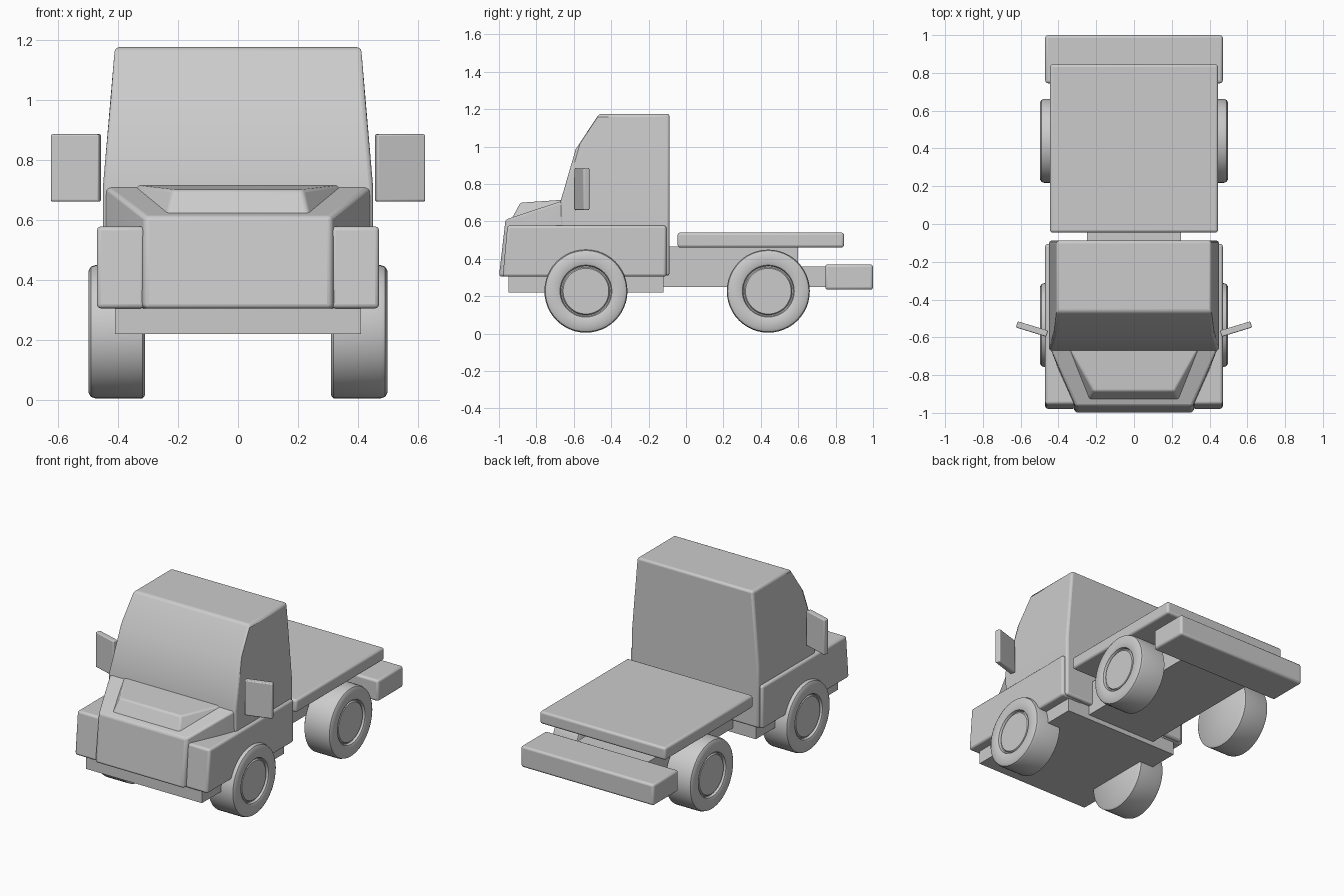
import bpy, bmesh, math
from mathutils import Matrix

if "Cube" in bpy.data.objects:
    bpy.data.objects.remove(bpy.data.objects["Cube"], do_unlink=True)

grey = bpy.data.materials.new("plain_grey")
grey.use_nodes = True
colour = (0.6, 0.6, 0.6, 1)
grey.diffuse_color = colour
grey.node_tree.nodes["Principled BSDF"].inputs["Base Color"].default_value = colour


def finish(name, bm, bevel=0.0, angle=30):
    """Turn a bmesh into a named, shaded object with optional rounded edges."""
    bmesh.ops.recalc_face_normals(bm, faces=bm.faces)
    mesh = bpy.data.meshes.new(name)
    bm.to_mesh(mesh)
    bm.free()
    mesh.materials.append(grey)
    ob = bpy.data.objects.new(name, mesh)
    bpy.context.collection.objects.link(ob)
    if bevel:
        mod = ob.modifiers.new("rounded_edges", 'BEVEL')
        mod.width = bevel
        mod.segments = 3
        mod.limit_method = 'ANGLE'
        mod.angle_limit = math.radians(35)
    bpy.ops.object.select_all(action='DESELECT')
    ob.select_set(True)
    bpy.context.view_layer.objects.active = ob
    bpy.ops.object.shade_smooth_by_angle(angle=math.radians(angle))
    return ob


def hull(name, points, bevel=0.0, mirror=True):
    """Convex solid around the points, mirrored across x if asked."""
    bm = bmesh.new()
    for x, y, z in points:
        bm.verts.new((x, y, z))
        if mirror:
            bm.verts.new((-x, y, z))
    bmesh.ops.convex_hull(bm, input=bm.verts)
    bmesh.ops.dissolve_limit(bm, angle_limit=0.02, verts=bm.verts, edges=bm.edges)
    return finish(name, bm, bevel)


def box(name, x, y, z, bevel=0.0):
    return hull(name, [(a, b, c) for a in x for b in y for c in z], bevel, False)


# Cab: side profile with half width at each point
hull("cab", [(0.45, -0.088, 0.31), (0.45, -0.66, 0.31),
             (0.45, -0.088, 0.70), (0.45, -0.67, 0.71),
             (0.425, -0.59, 0.985),
             (0.41, -0.465, 1.175), (0.41, -0.088, 1.175)], 0.014)

# Tapered nose and raised hood panel
hull("nose", [(0.45, -0.64, 0.305), (0.45, -0.64, 0.717),
              (0.31, -0.965, 0.61), (0.31, -1.0, 0.305)], 0.014)
hull("hood_panel", [(0.40, -0.62, 0.65), (0.36, -0.62, 0.718),
                    (0.24, -0.94, 0.60), (0.215, -0.885, 0.70)], 0.01)

# Lower skirt, chassis frame, load bed, rear bumper
box("lower_skirt", (-0.41, 0.41), (-0.95, -0.12), (0.22, 0.32))
box("chassis_frame", (-0.25, 0.25), (-0.15, 0.80), (0.25, 0.36))
box("bed_support", (-0.25, 0.25), (-0.10, 0.60), (0.355, 0.465))
box("load_bed", (-0.445, 0.445), (-0.045, 0.845), (0.46, 0.54), 0.014)
box("rear_bumper", (-0.47, 0.47), (0.745, 1.0), (0.235, 0.37), 0.014)


def wheel(name, side, y):
    """Revolve a tyre and hub section about the axle."""
    section = [(0.31, 0), (0.31, 0.212), (0.318, 0.222), (0.475, 0.222),
               (0.490, 0.217), (0.498, 0.203), (0.498, 0.150),
               (0.493, 0.139), (0.478, 0.134), (0.478, 0.128),
               (0.488, 0.122), (0.488, 0)]
    bm = bmesh.new()
    verts = [bm.verts.new((side * x, 0, r)) for x, r in section]
    edges = [bm.edges.new(pair) for pair in zip(verts, verts[1:])]
    bmesh.ops.spin(bm, geom=verts + edges, axis=(1, 0, 0), cent=(0, 0, 0),
                   angle=math.tau, steps=48)
    bmesh.ops.remove_doubles(bm, verts=bm.verts, dist=0.0002)
    bmesh.ops.translate(bm, verts=bm.verts, vec=(0, y, 0.227))
    finish(name, bm, angle=40)


# Paired parts: fenders, wheels, mirrors
for label, s in (("left", 1), ("right", -1)):
    hull(label + "_fender", [(s * x, y, z) for x in (0.31, 0.47)
                             for y, z in ((-0.98, 0.305), (-0.955, 0.578),
                                          (-0.105, 0.305), (-0.105, 0.578))],
         0.014, False)
    wheel(label + "_front_wheel", s, -0.535)
    wheel(label + "_rear_wheel", s, 0.44)
    mirror = box(label + "_mirror", (-0.084, 0.084), (-0.017, 0.017),
                 (-0.112, 0.112), 0.006)
    mirror.data.transform(Matrix.Translation((s * 0.54, -0.556, 0.773))
                          @ Matrix.Rotation(s * math.radians(17), 4, 'Z'))
